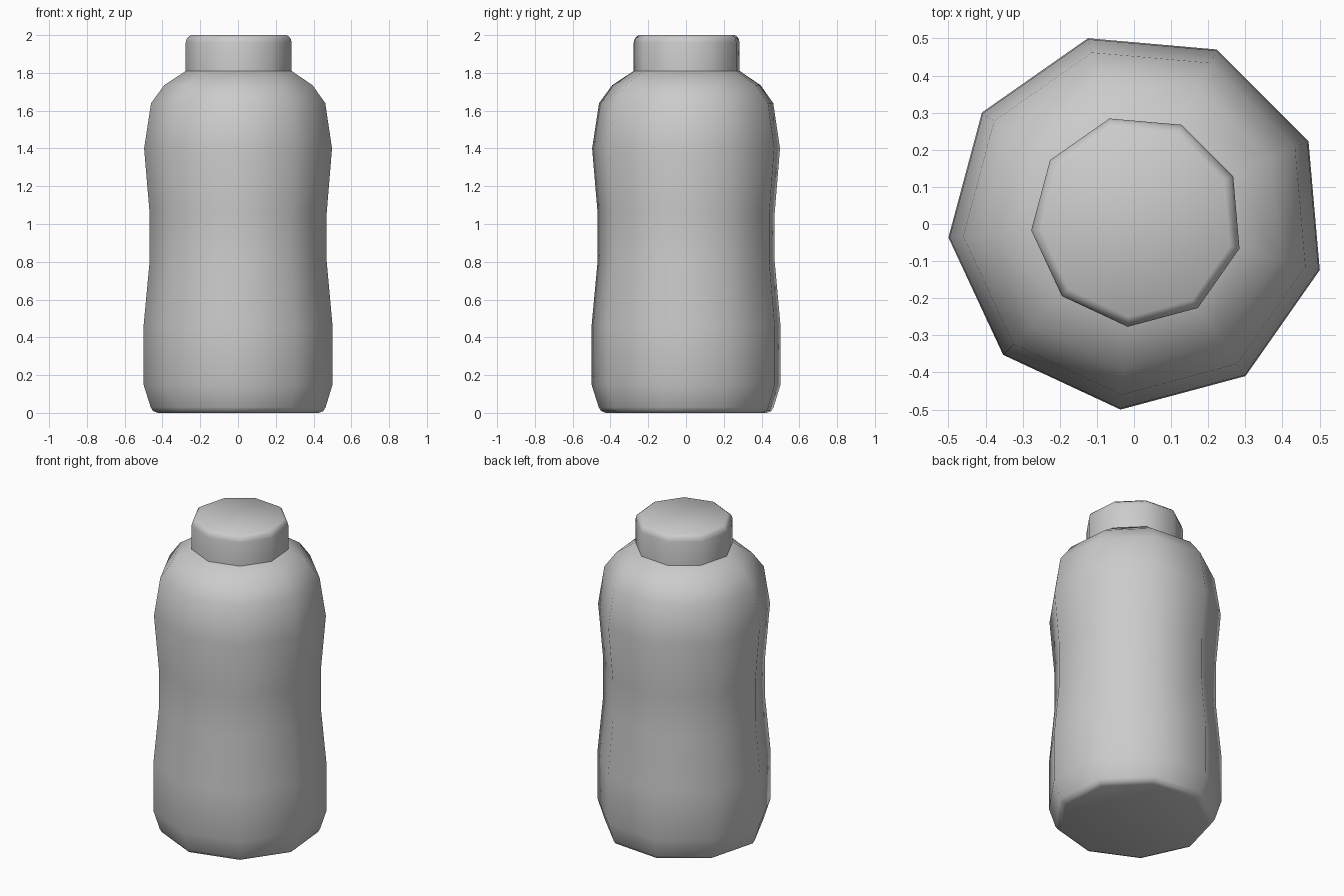
import bpy, bmesh, math

cube = bpy.data.objects.get("Cube")
if cube:
    bpy.data.objects.remove(cube, do_unlink=True)

SIDES = 9
TURN = math.radians(-15)
CENTRE = 0.008

grey = bpy.data.materials.new("plain_grey")
grey.use_nodes = True
colour = (0.6, 0.6, 0.6, 1)
grey.diffuse_color = colour
grey.node_tree.nodes["Principled BSDF"].inputs["Base Color"].default_value = colour


def lathe(name, profile):
    """Nine-sided closed solid from (radius, height) points, bottom to top."""
    bm = bmesh.new()
    rings = []
    for r, z in profile:
        angles = [TURN + math.tau * i / SIDES for i in range(SIDES)]
        rings.append([bm.verts.new((CENTRE + r * math.cos(a), CENTRE + r * math.sin(a), z))
                      for a in angles])
    for low, high in zip(rings, rings[1:]):
        for i in range(SIDES):
            j = (i + 1) % SIDES
            bm.faces.new((low[i], low[j], high[j], high[i]))
    bm.faces.new(rings[0][::-1])
    bm.faces.new(rings[-1])
    mesh = bpy.data.meshes.new(name)
    bm.to_mesh(mesh)
    bm.free()
    mesh.materials.append(grey)
    obj = bpy.data.objects.new(name, mesh)
    bpy.context.collection.objects.link(obj)
    bpy.ops.object.select_all(action='DESELECT')
    obj.select_set(True)
    bpy.context.view_layer.objects.active = obj
    bpy.ops.object.shade_smooth_by_angle(angle=math.radians(65))
    return obj


# Waisted bottle body with rounded base and shoulders
lathe("bottle_body", [
    (0.435, 0.0), (0.46, 0.01), (0.472, 0.03), (0.51, 0.15), (0.51, 0.46),
    (0.478, 0.8), (0.478, 1.06), (0.507, 1.4), (0.47, 1.64),
    (0.4, 1.735), (0.286, 1.81)])

# Screw cap with softened top rim
lathe("bottle_cap", [
    (0.286, 1.81), (0.286, 1.96), (0.279, 1.985), (0.26, 2.0)])
